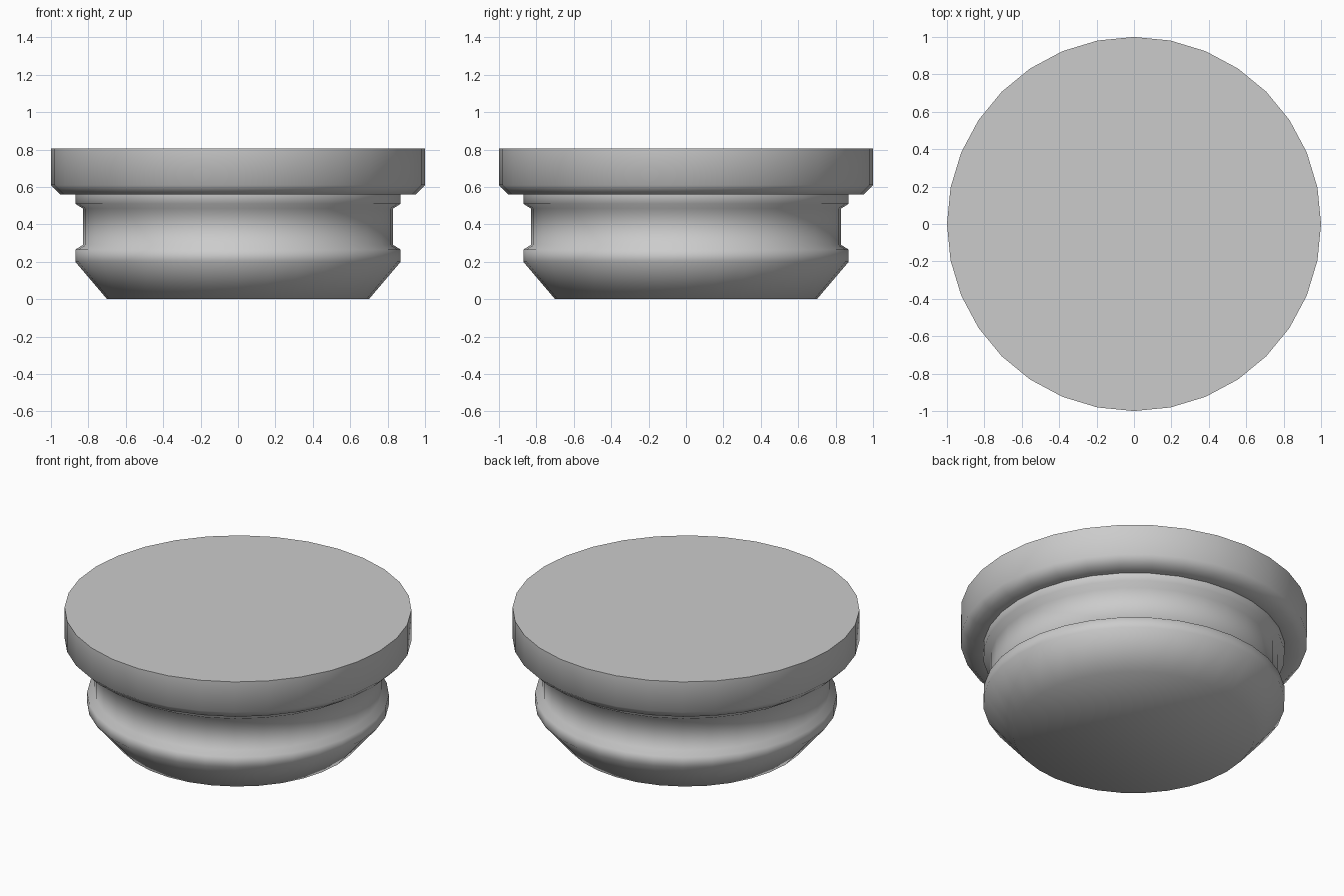
import bpy, bmesh
from math import radians, sin, cos, tau

cube = bpy.data.objects.get("Cube")
if cube:
    bpy.data.objects.remove(cube, do_unlink=True)

SIDES = 32

# Plain grey material
grey = bpy.data.materials.new("light grey")
grey.use_nodes = True
colour = (0.6, 0.6, 0.6, 1)
grey.diffuse_color = colour
grey.node_tree.nodes["Principled BSDF"].inputs["Base Color"].default_value = colour


def lathe(name, profile):
    """Turn a (radius, height) profile into a closed solid with flat caps."""
    bm = bmesh.new()
    rings = [[bm.verts.new((r * cos(tau * i / SIDES), r * sin(tau * i / SIDES), z))
              for i in range(SIDES)] for r, z in profile]
    for low, high in zip(rings, rings[1:]):
        for i in range(SIDES):
            j = (i + 1) % SIDES
            bm.faces.new((low[i], low[j], high[j], high[i]))
    bm.faces.new(rings[0][::-1])
    bm.faces.new(rings[-1])
    mesh = bpy.data.meshes.new(name)
    bm.to_mesh(mesh)
    bm.free()
    mesh.materials.append(grey)
    obj = bpy.data.objects.new(name, mesh)
    bpy.context.collection.objects.link(obj)
    bpy.ops.object.select_all(action="DESELECT")
    obj.select_set(True)
    bpy.context.view_layer.objects.active = obj
    bpy.ops.object.shade_smooth_by_angle(angle=radians(62))
    return obj


# Tapered foot, grooved neck and wide chamfered cap, in one turned piece
lathe("plug_body", [
    (0.70, 0.0), (0.87, 0.20), (0.87, 0.265),      # foot
    (0.83, 0.29), (0.83, 0.485),                   # groove
    (0.87, 0.51), (0.87, 0.56),                    # collar
    (0.95, 0.56), (1.0, 0.61), (1.0, 0.805),       # cap
])
